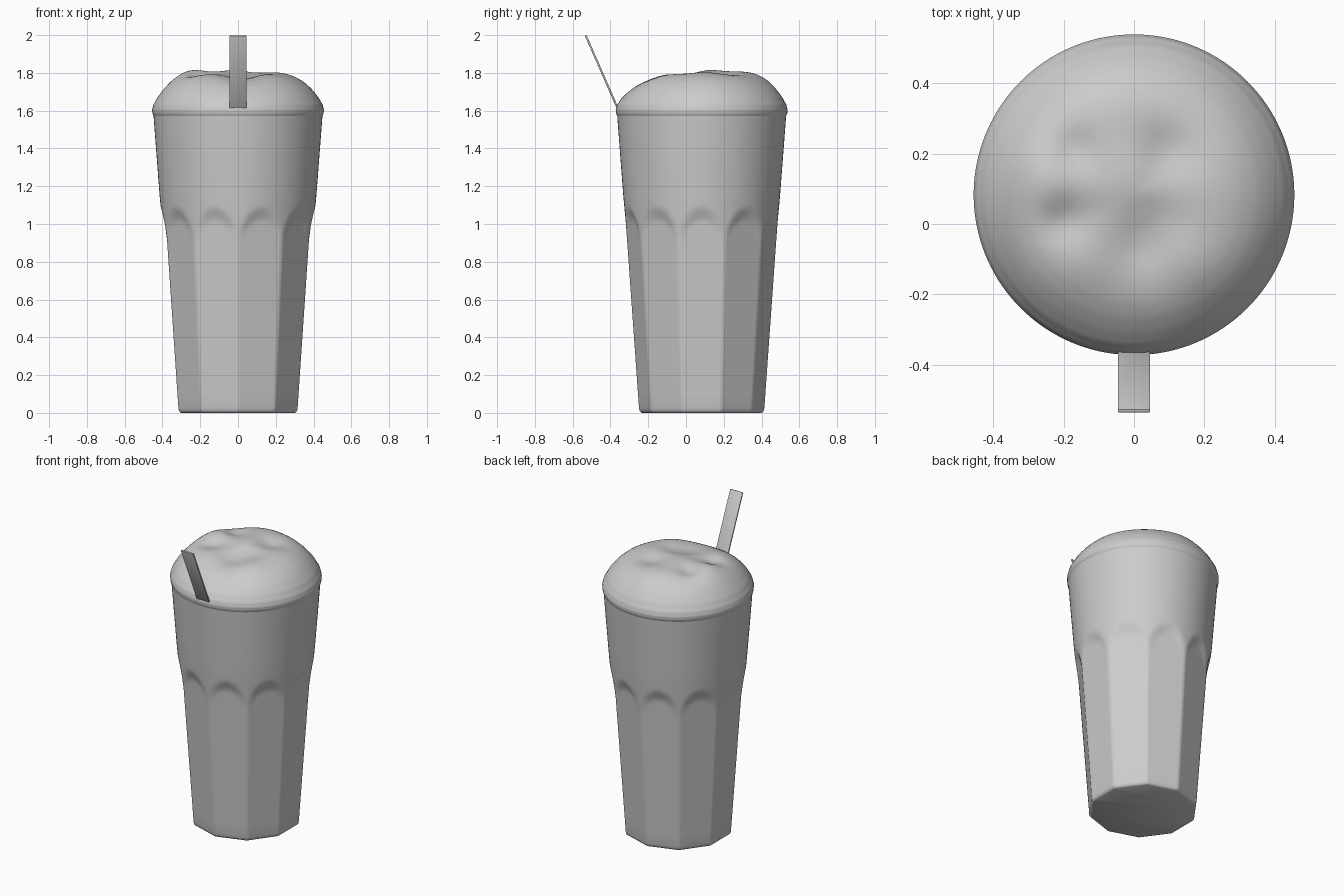
import bpy, bmesh, math
from mathutils import Vector, Matrix

if "Cube" in bpy.data.objects:
    bpy.data.objects.remove(bpy.data.objects["Cube"])

CY = 0.083      # cup axis in y
SEG = 160       # segments round the cup
FLUTES = 10


def interp(pts, x):
    for (x0, y0), (x1, y1) in zip(pts, pts[1:]):
        if x <= x1:
            return y0 + (y1 - y0) * (x - x0) / (x1 - x0)
    return pts[-1][1]


def smooth(t):
    t = max(0.0, min(1.0, t))
    return t * t * (3 - 2 * t)


def ring_body(name, count, point, angle):
    """Skin of closed rings; point(i, a) gives radius and height."""
    bm = bmesh.new()
    rings = []
    for i in range(count):
        ring = []
        for s in range(SEG):
            a = 2 * math.pi * s / SEG
            r, z = point(i, a)
            ring.append(bm.verts.new((r * math.sin(a), CY - r * math.cos(a), z)))
        rings.append(ring)
    for lo, hi in zip(rings, rings[1:]):
        for s in range(SEG):
            t = (s + 1) % SEG
            bm.faces.new((lo[s], lo[t], hi[t], hi[s]))
    bm.faces.new(rings[0][::-1])
    bm.faces.new(rings[-1])
    return finish(name, bm, angle)


def finish(name, bm, angle):
    me = bpy.data.meshes.new(name)
    bm.to_mesh(me)
    bm.free()
    ob = bpy.data.objects.new(name, me)
    bpy.context.collection.objects.link(ob)
    bpy.ops.object.select_all(action='DESELECT')
    ob.select_set(True)
    bpy.context.view_layer.objects.active = ob
    bpy.ops.object.shade_smooth_by_angle(angle=math.radians(angle))
    return ob


# Glass: round at the rim, ten flat flutes below with arched tops
WALL = [(0, 0.33), (1.0, 0.401), (1.15, 0.415), (1.57, 0.447)]
HEIGHTS = [0, 0.004, 0.012, 0.025] + [0.1 * k for k in range(1, 8)] + \
          [0.75 + 0.015 * k for k in range(27)] + [1.25, 1.35, 1.45, 1.55, 1.572]
INSET = {0: 0.014, 1: 0.007, 2: 0.002}


def glass_point(i, a):
    z = HEIGHTS[i]
    r = interp(WALL, z)
    half = math.pi / FLUTES
    off = a % (2 * half) - half
    flat = r * math.cos(half) / math.cos(off)
    u = min(1.0, abs(off) / half)
    arch = 1.10 - 0.2 * (1 - math.sqrt(1 - u * u))
    r += (flat - r) * smooth((arch - z) / 0.09)
    return r - INSET.get(i, 0), z


ring_body("glass", len(HEIGHTS), glass_point, 40)

# Foam: domed head with soft lumps (x, y, height, spread)
DOME = [(0.447, 1.572), (0.453, 1.585), (0.455, 1.605), (0.448, 1.63),
        (0.425, 1.672), (0.39, 1.715), (0.35, 1.75), (0.30, 1.777),
        (0.24, 1.79), (0.16, 1.793), (0.0, 1.79)]
LUMPS = [(-0.24, 0.13, 0.028, 0.09), (0.0, 0.12, 0.024, 0.08),
         (0.19, 0.10, 0.012, 0.09), (-0.14, -0.10, 0.012, 0.08),
         (0.16, -0.10, 0.010, 0.07), (-0.05, 0.33, 0.016, 0.12),
         (-0.17, 0.21, -0.022, 0.05), (0.09, 0.20, -0.022, 0.06),
         (-0.2, 0.01, -0.022, 0.05), (0.02, -0.06, -0.014, 0.06),
         (0.08, 0.02, -0.008, 0.05), (0.0, -0.22, -0.022, 0.16)]


FOAM = []
for p, q in zip(DOME, DOME[1:]):
    FOAM += [tuple(Vector(p).lerp(Vector(q), k / 4)) for k in range(4)]
FOAM.append((0.002, DOME[-1][1]))


def foam_point(i, a):
    r, z = FOAM[i]
    # soften the profile between its control points
    if 2 < i < len(FOAM) - 3:
        z = sum(FOAM[j][1] for j in range(i - 2, i + 3)) / 5
    x, y = r * math.sin(a), CY - r * math.cos(a)
    fade = smooth((z - 1.60) / 0.15)
    for lx, ly, h, s in LUMPS:
        z += fade * h * math.exp(-((x - lx) ** 2 + (y - ly) ** 2) / (2 * s * s) * 1.2)
    return r, z


ring_body("foam", len(FOAM), foam_point, 60)

# Straw: thin flat strip leaning out over the front rim
low, top = Vector((0, -0.352, 1.59)), Vector((0, -0.531, 1.998))
axis = top - low
bm = bmesh.new()
bmesh.ops.create_cube(bm, size=1.0)
bmesh.ops.scale(bm, vec=(0.092, 0.010, axis.length), verts=bm.verts)
bmesh.ops.bevel(bm, geom=bm.edges[:], offset=0.003, segments=2,
                affect='EDGES', profile=0.5)
tilt = math.atan2(-axis.y, axis.z)
bmesh.ops.transform(bm, verts=bm.verts,
                    matrix=Matrix.Translation((low + top) / 2) @ Matrix.Rotation(tilt, 4, 'X'))
finish("straw", bm, 40)
